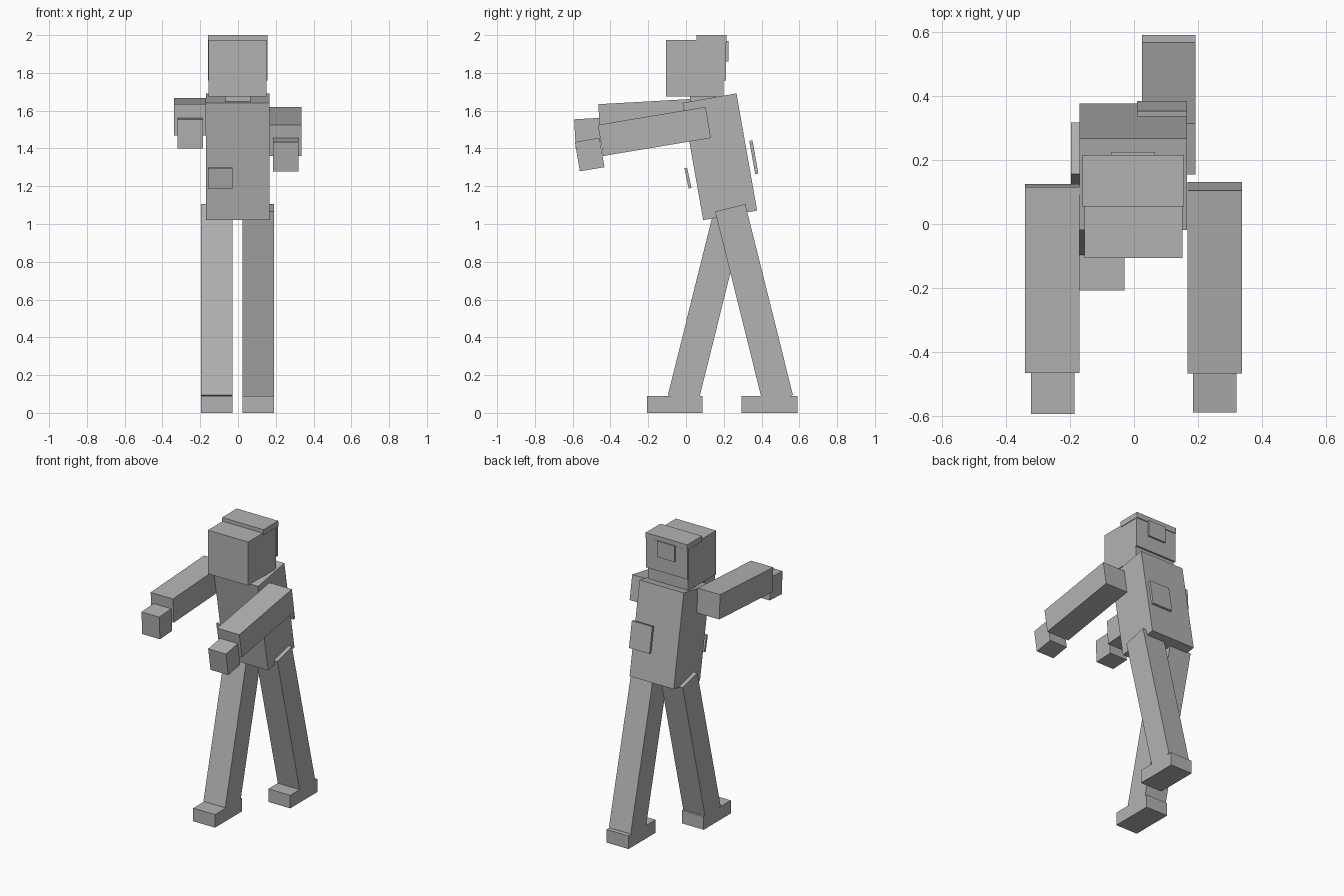
import bpy
from math import radians

default = bpy.data.objects.get("Cube")
if default:
    bpy.data.objects.remove(default, do_unlink=True)

# Single flat grey
grey = bpy.data.materials.new("plain_grey")
grey.use_nodes = True
colour = (0.45, 0.45, 0.45, 1)
grey.diffuse_color = colour
grey.node_tree.nodes["Principled BSDF"].inputs["Base Color"].default_value = colour


def box(name, centre, size, tilt=0):
    """Box with the given centre and size, leaning about the x axis."""
    bpy.ops.mesh.primitive_cube_add(size=1, location=centre,
                                    rotation=(radians(tilt), 0, 0))
    obj = bpy.context.object
    obj.name = name
    obj.scale = size
    bpy.ops.object.transform_apply(location=False, rotation=False, scale=True)
    obj.data.materials.append(grey)
    return obj


# Torso, neck and the thin plates floating off it
box("torso", (-0.002, 0.179, 1.356), (0.336, 0.29, 0.63), 10)
box("neck", (-0.002, 0.09, 1.645), (0.135, 0.14, 0.07))
box("front_pocket", (-0.095, 0.010, 1.243), (0.13, 0.015, 0.11), 12)
box("back_patch", (0.088, 0.359, 1.354), (0.156, 0.017, 0.178), 10)

# Head with a cap slab, a rear panel and its badge
box("head", (-0.002, 0.047, 1.825), (0.306, 0.305, 0.30))
box("cap_top", (-0.002, 0.135, 1.981), (0.316, 0.16, 0.038))
box("cap_back", (-0.002, 0.205, 1.86), (0.316, 0.014, 0.2))
box("cap_badge", (-0.002, 0.216, 1.915), (0.135, 0.016, 0.11))

# Arms reach forward, each with its own tilt
box("left_arm", (0.252, -0.1675, 1.49), (0.17, 0.578, 0.167), 9.5)
box("left_hand", (0.252, -0.51, 1.3675), (0.135, 0.132, 0.157), 9.5)
box("right_arm", (-0.255, -0.17, 1.567), (0.17, 0.58, 0.167), 3.2)
box("right_hand", (-0.253, -0.522, 1.48), (0.135, 0.132, 0.156), 3.2)

# Legs in mid stride, with flat feet
for side, x, leg_y, foot_y, tilt in (("left", 0.108, 0.36, 0.442, 14),
                                     ("right", -0.113, 0.11, -0.06, -14)):
    box(side + "_leg", (x, leg_y, 0.58), (0.166, 0.165, 1.042), tilt)
    box(side + "_foot", (x, foot_y, 0.045), (0.166, 0.294, 0.09))
